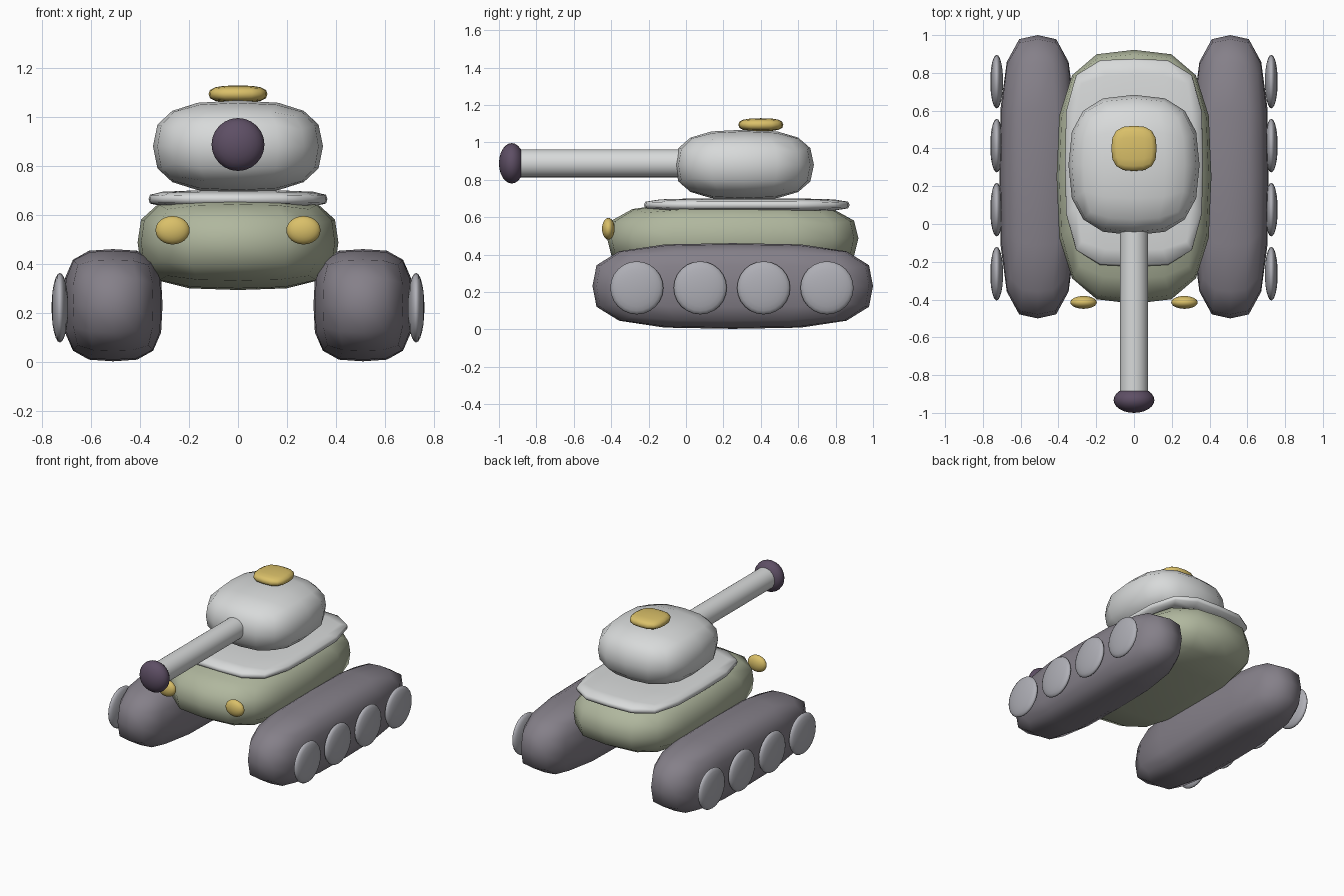
import bpy, bmesh, math
from mathutils import Matrix, Vector

if "Cube" in bpy.data.objects:
    bpy.data.objects.remove(bpy.data.objects["Cube"], do_unlink=True)


def material(name, rgb):
    """Flat material from 0-255 sRGB values, stored as linear."""
    lin = [((c / 255 + 0.055) / 1.055) ** 2.4 for c in rgb] + [1.0]
    m = bpy.data.materials.new(name)
    m.use_nodes = True
    m.diffuse_color = lin
    m.node_tree.nodes["Principled BSDF"].inputs["Base Color"].default_value = lin
    return m


light_grey = material("light grey", (216, 218, 218))
sage_green = material("sage green", (176, 183, 158))
track_grey = material("track grey", (133, 128, 137))
wheel_grey = material("wheel grey", (175, 175, 182))
gold = material("gold", (218, 192, 105))
dark_purple = material("dark purple", (94, 79, 101))


def finish(name, bm, mat):
    bmesh.ops.recalc_face_normals(bm, faces=bm.faces)
    mesh = bpy.data.meshes.new(name)
    bm.to_mesh(mesh)
    bm.free()
    mesh.materials.append(mat)
    obj = bpy.data.objects.new(name, mesh)
    bpy.context.collection.objects.link(obj)
    bpy.ops.object.select_all(action="DESELECT")
    bpy.context.view_layer.objects.active = obj
    obj.select_set(True)
    bpy.ops.object.shade_smooth_by_angle(angle=math.radians(60))
    return obj


def pillow(name, centre, half, roundness, mat):
    """Soft box: a gridded cube pulled onto a superellipsoid."""
    bm = bmesh.new()
    bmesh.ops.create_cube(bm, size=2)
    bmesh.ops.subdivide_edges(bm, edges=bm.edges, cuts=3, use_grid_fill=True)
    for v in bm.verts:
        length = sum(abs(c) ** roundness for c in v.co) ** (1 / roundness)
        v.co = Vector(c / length * h + o for c, h, o in zip(v.co, half, centre))
    return finish(name, bm, mat)


def ellipsoid(name, centre, half, axis, mat):
    """Stretched sphere whose poles lie along the given axis."""
    bm = bmesh.new()
    bmesh.ops.create_uvsphere(bm, u_segments=24, v_segments=12, radius=1)
    turn = Matrix.Rotation(math.pi / 2, 3, "Y" if axis == "X" else "X")
    bmesh.ops.rotate(bm, verts=bm.verts, matrix=turn)
    bmesh.ops.scale(bm, verts=bm.verts, vec=half)
    bmesh.ops.translate(bm, verts=bm.verts, vec=centre)
    return finish(name, bm, mat)


# Hull, deck and turret
pillow("hull", (0, 0.25, 0.488), (0.41, 0.672, 0.194), 3.1, sage_green)
pillow("deck_plate", (0, 0.325, 0.665), (0.365, 0.55, 0.036), 4, light_grey)
pillow("turret", (0, 0.312, 0.88), (0.347, 0.372, 0.188), 2.7, light_grey)
pillow("hatch", (0, 0.4, 1.094), (0.12, 0.12, 0.035), 2.8, gold)

# Gun barrel, running from inside the turret to the muzzle
bm = bmesh.new()
bmesh.ops.create_cone(bm, cap_ends=True, segments=24, radius1=0.075, radius2=0.075, depth=1)
bmesh.ops.rotate(bm, verts=bm.verts, matrix=Matrix.Rotation(math.pi / 2, 3, "X"))
bmesh.ops.translate(bm, verts=bm.verts, vec=(0, -0.4, 0.888))
finish("barrel", bm, light_grey)
ellipsoid("muzzle", (0, -0.932, 0.888), (0.108, 0.068, 0.108), "Y", dark_purple)

# Tracks, wheels and headlights on both sides
for side, s in (("left", 1), ("right", -1)):
    pillow(side + "_track", (s * 0.51, 0.25, 0.232), (0.202, 0.75, 0.229), 3.3, track_grey)
    for i in range(4):
        ellipsoid(f"{side}_wheel_{i + 1}", (s * 0.727, -0.263 + 0.339 * i, 0.222),
                  (0.034, 0.142, 0.142), "X", wheel_grey)
    ellipsoid(side + "_headlight", (s * 0.267, -0.415, 0.538), (0.07, 0.034, 0.058), "Y", gold)
